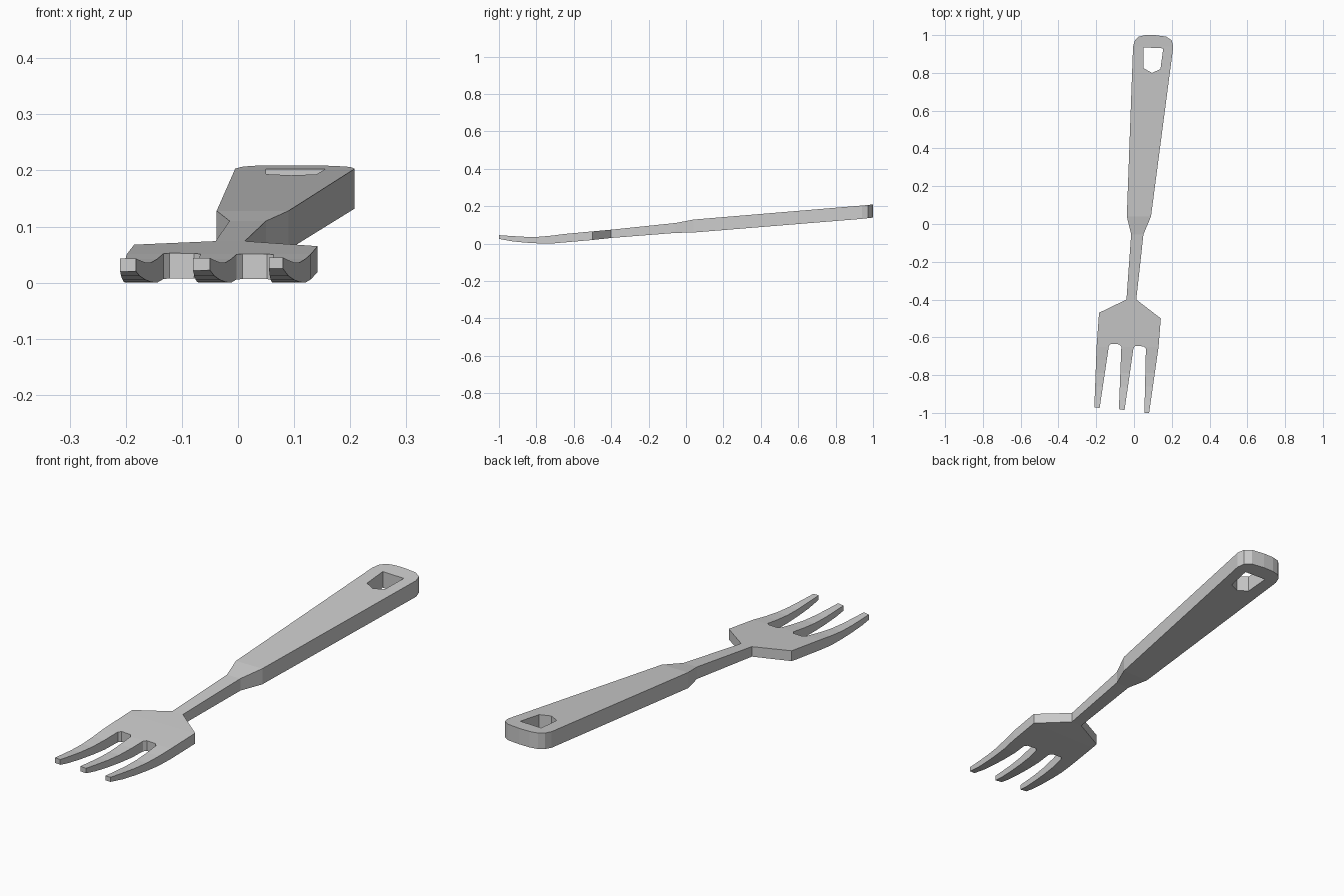
import bpy, bmesh
from mathutils import Vector

# plan outline, clockwise from the rounded handle end
OUTLINE = [
    (-0.005, 0.94), (0.005, 0.972), (0.025, 0.992), (0.06, 1.0), (0.11, 1.0),
    (0.17, 0.992), (0.2, 0.972), (0.208, 0.94),                    # handle end
    (0.09, 0.04), (0.05, -0.055), (0.012, -0.40), (0.142, -0.50),  # right side
    (0.13, -0.65), (0.08, -1.0), (0.055, -1.0),                    # right tine
    (0.063, -0.66), (0.052, -0.648), (0.008, -0.645), (-0.003, -0.657),
    (-0.05, -0.985), (-0.08, -0.98),                               # middle tine
    (-0.067, -0.65), (-0.078, -0.637), (-0.122, -0.634), (-0.133, -0.645),
    (-0.182, -0.975), (-0.21, -0.97),                              # left tine
    (-0.198, -0.65), (-0.185, -0.47), (-0.04, -0.40),              # left side
    (-0.015, -0.055), (-0.038, 0.04),
]
HOLE = [(0.05, 0.935), (0.155, 0.93), (0.14, 0.82), (0.095, 0.80), (0.05, 0.825)]

# side profile: y, underside z, top z
PROFILE = [
    (-1.0, 0.025, 0.045), (-0.93, 0.012, 0.04), (-0.86, 0.005, 0.036),
    (-0.79, 0.001, 0.036), (-0.72, 0.0, 0.042), (-0.65, 0.006, 0.051),
    (-0.5, 0.019, 0.065), (-0.4, 0.03, 0.074), (-0.055, 0.057, 0.11),
    (0.04, 0.059, 0.128), (0.94, 0.132, 0.203), (1.0, 0.139, 0.209),
]


def height(y, side):
    for a, b in zip(PROFILE, PROFILE[1:]):
        if y <= b[0] + 1e-6:
            t = (y - a[0]) / (b[0] - a[0])
            return a[side] + t * (b[side] - a[side])
    return PROFILE[-1][side]


def loop(bm, points):
    vs = [bm.verts.new((x, y, 0)) for x, y in points]
    return [bm.edges.new((vs[i - 1], vs[i])) for i in range(len(vs))]


bm = bmesh.new()
edges = loop(bm, OUTLINE) + loop(bm, HOLE)
bmesh.ops.triangle_fill(bm, use_beauty=True, use_dissolve=False, edges=edges, normal=(0, 0, 1))

# thickness
res = bmesh.ops.extrude_face_region(bm, geom=bm.faces[:], use_keep_orig=True)
for v in res["geom"]:
    if isinstance(v, bmesh.types.BMVert):
        v.co.z = 1

# slice at every profile station, then bend to the side profile
for y, _, _ in PROFILE[1:-1]:
    bmesh.ops.bisect_plane(bm, geom=bm.verts[:] + bm.edges[:] + bm.faces[:], dist=1e-5,
                           plane_co=Vector((0, y, 0)), plane_no=Vector((0, 1, 0)))
for v in bm.verts:
    v.co.z = height(v.co.y, 2 if v.co.z > 0.5 else 1)
bmesh.ops.recalc_face_normals(bm, faces=bm.faces[:])

mesh = bpy.data.meshes.new("fork")
bm.to_mesh(mesh)
bm.free()
bpy.context.collection.objects.link(bpy.data.objects.new("fork", mesh))
